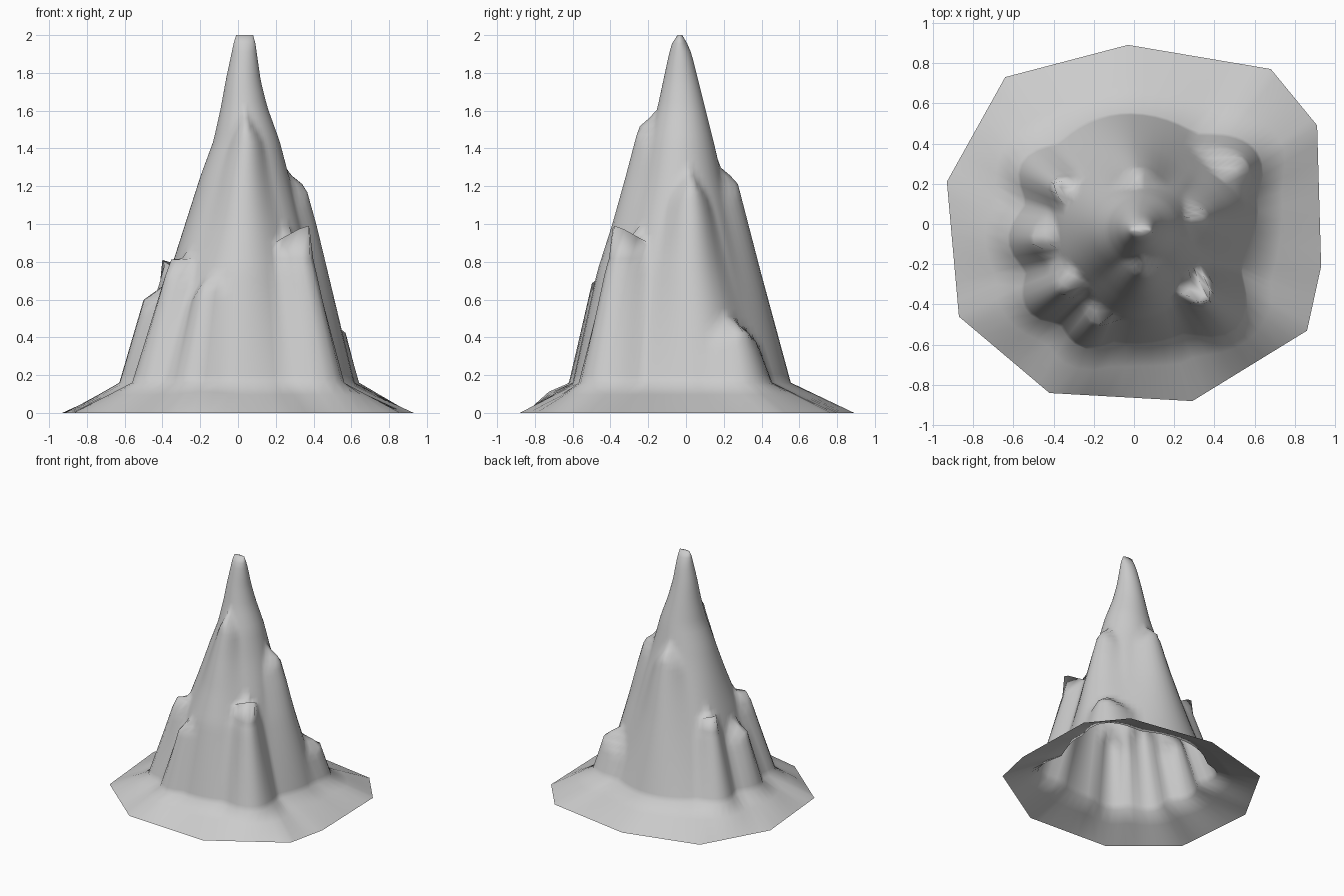
import bpy, bmesh
from math import atan2, cos, sin, radians, pi, hypot
from mathutils import Vector

cube = bpy.data.objects.get("Cube")
if cube:
    bpy.data.objects.remove(cube)

# Plain stone colour
stone = bpy.data.materials.new("grey stone")
stone.use_nodes = True
grey = (0.6, 0.6, 0.6, 1)
stone.diffuse_color = grey
stone.node_tree.nodes["Principled BSDF"].inputs["Base Color"].default_value = grey

# Ground outline of the skirt, counter-clockwise
OUTLINE = [(0.93, -0.21), (0.91, 0.49), (0.68, 0.77), (-0.03, 0.89), (-0.64, 0.73),
           (-0.93, 0.21), (-0.87, -0.46), (-0.42, -0.84), (0.29, -0.88), (0.86, -0.53)]
# Core sections: height, x min, x max, y min, y max
CORE = [(0.16, -0.53, 0.54, -0.53, 0.48), (0.75, -0.36, 0.40, -0.40, 0.32),
        (1.0, -0.28, 0.34, -0.32, 0.255), (1.25, -0.20, 0.27, -0.25, 0.19),
        (1.44, -0.13, 0.22, -0.20, 0.145), (1.62, -0.09, 0.155, -0.15, 0.1),
        (1.76, -0.065, 0.12, -0.12, 0.065), (1.9, -0.035, 0.1, -0.09, 0.03),
        (1.97, -0.02, 0.09, -0.07, 0.0), (2.0, -0.01, 0.08, -0.045, -0.02)]
# Buttresses: direction, half width, top height, depth, lip lift
BUTTRESSES = [(93, 34, 1.22, 0.075, 0), (12, 30, 1.2, 0.08, 0),
              (-90, 36, 1.51, 0.07, 0), (-46, 21, 0.88, 0.14, 0.13),
              (32, 26, 0.44, 0.15, 0), (218, 18, 0.76, 0.10, 0.04),
              (149, 17, 0.74, 0.09, 0.08), (248, 18, 0.68, 0.11, 0),
              (185, 20, 0.61, 0.10, 0)]
FOOT, TOP, LEVELS, SPLIT = 0.16, 2.0, 42, 8


def section(z):
    """Centre and half sizes of the core at a height."""
    for low, high in zip(CORE, CORE[1:]):
        if z <= high[0] + 1e-6:
            t = (z - low[0]) / (high[0] - low[0])
            x0, x1, y0, y1 = (a + (b - a) * t for a, b in zip(low[1:], high[1:]))
            return (x0 + x1) / 2, (y0 + y1) / 2, (x1 - x0) / 2, (y1 - y0) / 2


def wall_point(angle, z):
    """Point on the rock wall, pushed out by the strongest buttress below its top."""
    cx, cy, rx, ry = section(z)
    # The lower core is squarish, the upper core round
    square = 1 + 0.12 * sin(2 * angle) ** 2 * max(0, 1 - z / 1.2)
    push = lift = 0
    for direction, width, top, depth, lip in BUTTRESSES:
        off = abs((angle - radians(direction) + pi) % (2 * pi) - pi) / radians(width)
        # Each buttress spreads towards its foot
        off /= 1 + 0.5 * max(0, top - z) / top
        if off < 1:
            bump = cos(off * pi / 2) ** 2
            # The ridge line falls away to both sides of its summit
            crest = top - 0.15 * off
            below = max(0, min(1, (crest + 0.09 - z) / 0.08))
            push = max(push, depth * bump * below)
            if abs(z - top) < 0.022:
                lift = max(lift, lip * bump)
    return Vector((cx + (rx * square + push) * cos(angle),
                   cy + (ry * square + push) * sin(angle), z + lift))


# Evenly split outline, so that its corners stay exact
rim = []
for a, b in zip(OUTLINE, OUTLINE[1:] + OUTLINE[:1]):
    rim += [Vector((*a, 0)).lerp(Vector((*b, 0)), i / SPLIT) for i in range(SPLIT)]
angles = [atan2(p.y, p.x) for p in rim]

# Skirt with a small step at the front, then wall rings up to the summit
feet = [wall_point(a, FOOT) for a in angles]
skirt = [p.lerp(f, 0.6) for p, f in zip(rim, feet)]
for p in skirt:
    near = max(0, 1 - hypot((p.x + 0.17) / 0.18, (p.y + 0.72) / 0.12))
    p += Vector((0, -0.02, 0.02)) * near
rings = [rim, skirt]
for i in range(LEVELS + 1):
    z = FOOT + (TOP - FOOT) * i / LEVELS
    rings.append([wall_point(a, z) for a in angles])

bm = bmesh.new()
grid = [[bm.verts.new(p) for p in ring] for ring in rings]
count = len(rim)
for low, high in zip(grid, grid[1:]):
    for i in range(count):
        j = (i + 1) % count
        bm.faces.new((low[i], low[j], high[j], high[i]))
bm.faces.new(grid[-1])
for face in bm.faces:
    face.smooth = True

mesh = bpy.data.meshes.new("mountain")
bm.to_mesh(mesh)
bm.free()
mesh.materials.append(stone)
mountain = bpy.data.objects.new("mountain", mesh)
bpy.context.collection.objects.link(mountain)
